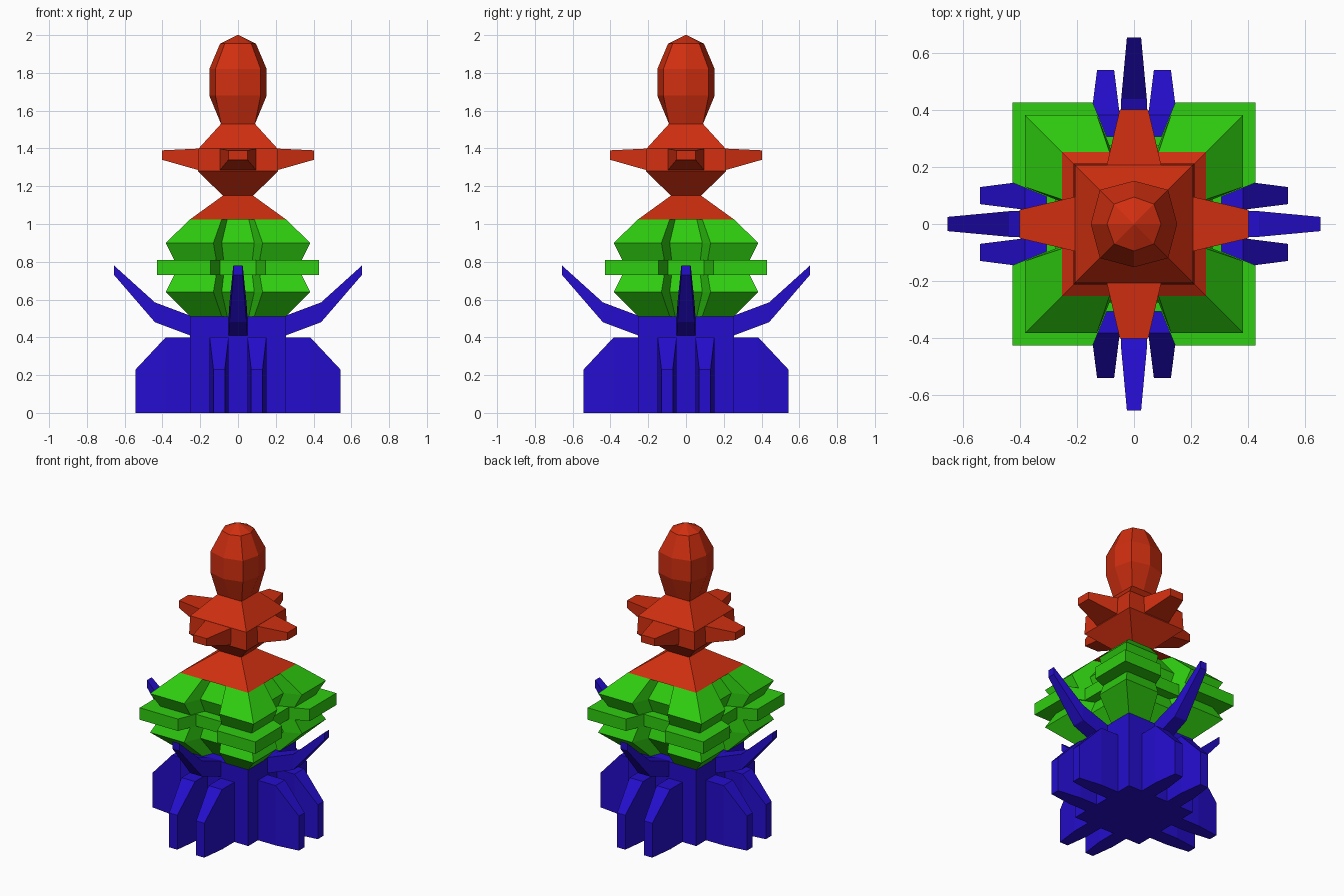
import bpy, bmesh
from math import pi
from mathutils import Matrix, Vector

if "Cube" in bpy.data.objects:
    bpy.data.objects.remove(bpy.data.objects["Cube"])


def material(name, rgb):
    m = bpy.data.materials.new(name)
    m.diffuse_color = (*rgb, 1)
    m.use_nodes = True
    m.node_tree.nodes["Principled BSDF"].inputs["Base Color"].default_value = m.diffuse_color
    return m


BLUE = material("blue", (0.018, 0.004, 0.61))
GREEN = material("green", (0.028, 0.61, 0.005))
RED = material("red", (0.63, 0.028, 0.005))


def loft(bm, rings):
    """Skin a list of equal-length point rings and cap both ends."""
    vs = [[bm.verts.new(p) for p in r] for r in rings]
    n = len(vs[0])
    for a, b in zip(vs, vs[1:]):
        for i in range(n):
            j = (i + 1) % n
            bm.faces.new((a[i], a[j], b[j], b[i]))
    bm.faces.new(vs[0][::-1])
    bm.faces.new(vs[-1])


def finish(bm, name, mat):
    bmesh.ops.recalc_face_normals(bm, faces=bm.faces[:])
    me = bpy.data.meshes.new(name)
    bm.to_mesh(me)
    bm.free()
    me.materials.append(mat)
    ob = bpy.data.objects.new(name, me)
    bpy.context.collection.objects.link(ob)
    return ob


def stack(name, mat, levels, outline):
    """Tower section: outline(size) gives the 2D ring, levels are (z, size)."""
    bm = bmesh.new()
    loft(bm, [[(x, y, z) for x, y in outline(s)] for z, s in levels])
    return finish(bm, name, mat)


def spokes(name, mat, sections, offsets=(0,)):
    """Four-way radial parts; sections are (reach, z low, z high, half width)."""
    for k in range(4):
        bm = bmesh.new()
        rot = Matrix.Rotation(k * pi / 2, 3, 'Z')
        for o in offsets:
            loft(bm, [[rot @ Vector(p) for p in
                       ((o - w, -r, lo), (o + w, -r, lo), (o + w, -r, hi), (o - w, -r, hi))]
                      for r, lo, hi, w in sections])
        finish(bm, name, mat)


def four_fold(points):
    ring = []
    for _ in range(4):
        ring += points
        points = [(-y, x) for x, y in points]
    return ring


def square(s):
    return four_fold([(-s, -s)])


def notched(s):
    return four_fold([(-s, -s), (-.34 * s, -s), (-.225 * s, -.72 * s),
                      (.225 * s, -.72 * s), (.34 * s, -s)])


def octagon(s):
    axis, diag = s
    return four_fold([(0, -axis), (diag, -diag)])


# Blue base block, paired buttress fins and upswept horns
stack("base_block", BLUE, [(0, .253), (.51, .253)], square)
spokes("base_fins", BLUE, [(.2, 0, .4, .05), (.383, 0, .4, .05), (.542, 0, .23, .03)], (-.1, .1))
spokes("horn", BLUE, [(.24, .405, .51, .05), (.44, .48, .585, .045), (.656, .73, .78, .025)])

# Green notched middle tiers
stack("middle_tiers", GREEN, [(.51, .253), (.64, .383), (.73, .338), (.73, .428), (.81, .428),
                              (.81, .338), (.9, .383), (1.025, .253)], notched)

# Red neck and collar with four arms
stack("upper_tower", RED, [(1.025, .253), (1.15, .08), (1.28, .213), (1.4, .208), (1.53, .09)], square)
spokes("arm", RED, [(.19, 1.28, 1.4, .1), (.402, 1.34, 1.39, .05)])

# Faceted finial
stack("finial", RED, [(1.53, (.09, .09)), (1.68, (.152, .12)), (1.82, (.152, .12)),
                      (1.955, (.095, .07)), (2.0, (.003, .002))], octagon)
